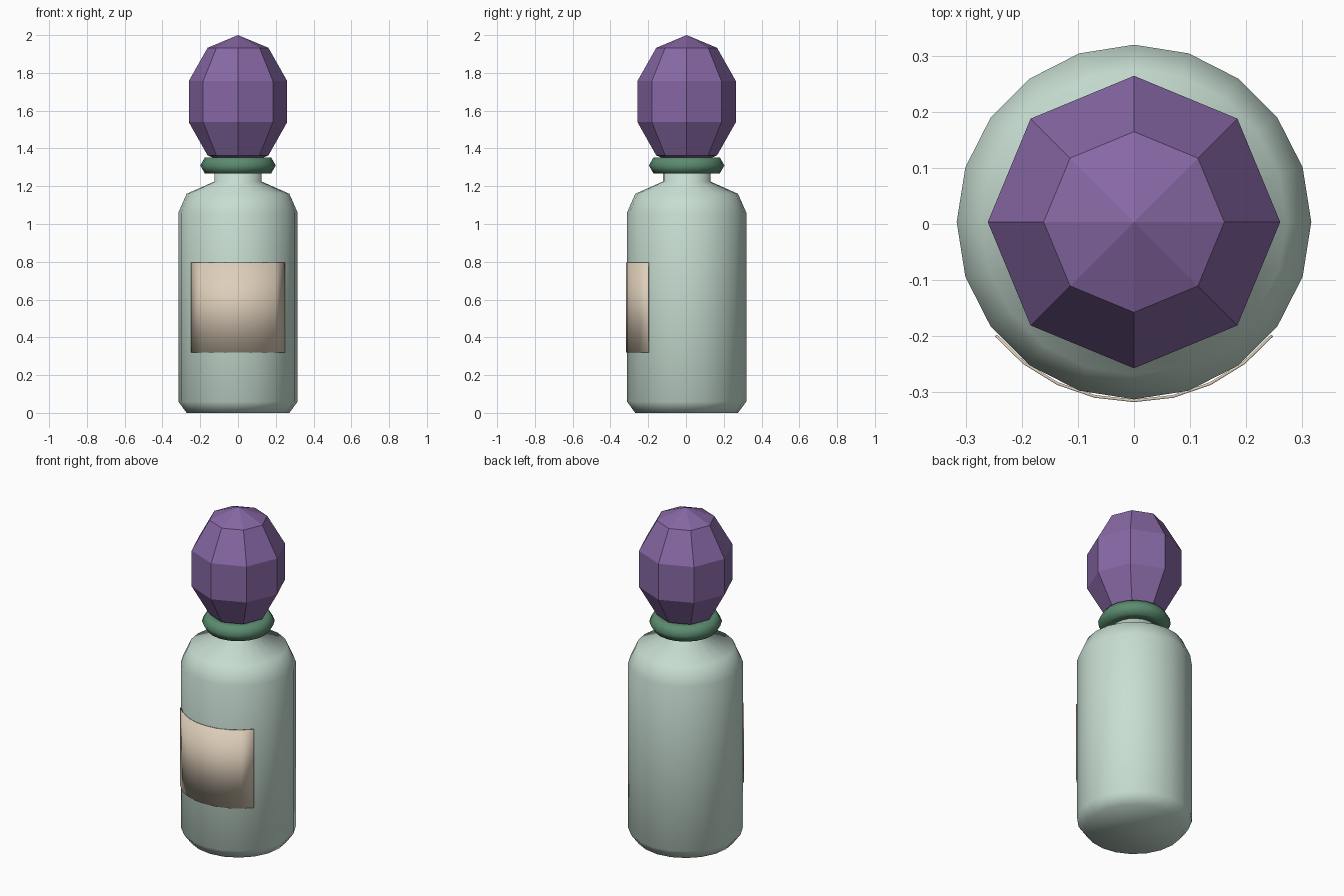
import bpy, bmesh, math

if "Cube" in bpy.data.objects:
    bpy.data.objects.remove(bpy.data.objects["Cube"])

CY = 0.0035  # bottle axis, shifted slightly because of the front label


def material(name, rgb):
    m = bpy.data.materials.new(name)
    m.diffuse_color = (*rgb, 1)
    m.use_nodes = True
    m.node_tree.nodes["Principled BSDF"].inputs["Base Color"].default_value = m.diffuse_color
    return m


def finish(name, bm, mat, smooth):
    bmesh.ops.recalc_face_normals(bm, faces=bm.faces)
    me = bpy.data.meshes.new(name)
    bm.to_mesh(me)
    bm.free()
    me.materials.append(mat)
    for p in me.polygons:
        p.use_smooth = smooth
    ob = bpy.data.objects.new(name, me)
    ob.location.y = CY
    bpy.context.collection.objects.link(ob)
    return ob


def lathe(name, profile, sides, mat, smooth=True, closed=False):
    """Revolve (radius, z) points; cap the ends unless the profile is a loop."""
    bm = bmesh.new()
    rings = []
    for r, z in profile:
        rings.append([bm.verts.new((r * math.cos(2 * math.pi * i / sides),
                                    r * math.sin(2 * math.pi * i / sides), z))
                      for i in range(sides)])
    n = len(rings)
    for k in range(n if closed else n - 1):
        a, b = rings[k], rings[(k + 1) % n]
        for i in range(sides):
            j = (i + 1) % sides
            bm.faces.new((a[i], a[j], b[j], b[i]))
    if not closed:
        bm.faces.new(rings[0])
        bm.faces.new(rings[-1])
    return finish(name, bm, mat, smooth)


glass = material("pale green glass", (0.578, 0.73, 0.645))
purple = material("purple", (0.242, 0.138, 0.376))
green = material("dark green", (0.105, 0.26, 0.16))
paper = material("cream paper", (0.73, 0.62, 0.49))

# Bottle body with shoulder and neck
lathe("bottle", [(0.272, 0), (0.316, 0.06), (0.316, 1.06), (0.272, 1.16),
                 (0.125, 1.225), (0.125, 1.31)], 20, glass)

# Neck collar: six-sided ring section
lathe("collar", [(0.15 + 0.05 * math.cos(k * math.pi / 3),
                  1.31 + 0.05 * math.sin(k * math.pi / 3)) for k in range(6)],
      20, green, closed=True)

# Faceted stopper
bm = bmesh.new()
bmesh.ops.create_uvsphere(bm, u_segments=8, v_segments=5, radius=1)
bmesh.ops.scale(bm, vec=(0.274, 0.274, 0.352), verts=bm.verts)
bmesh.ops.translate(bm, vec=(0, 0, 1.648), verts=bm.verts)
finish("stopper", bm, purple, False)

# Thin curved label wrapped around the front
bm = bmesh.new()
half, steps = math.radians(50.6), 8
cols = []
for i in range(steps + 1):
    a = -half + 2 * half * i / steps
    cols.append([bm.verts.new((r * math.sin(a), -r * math.cos(a), z))
                 for r, z in ((0.321, 0.32), (0.321, 0.795),
                              (0.316, 0.795), (0.316, 0.32))])
for a, b in zip(cols, cols[1:]):
    for k in range(4):
        j = (k + 1) % 4
        bm.faces.new((a[k], a[j], b[j], b[k]))
bm.faces.new(cols[0])
bm.faces.new(cols[-1])
finish("label", bm, paper, True)
